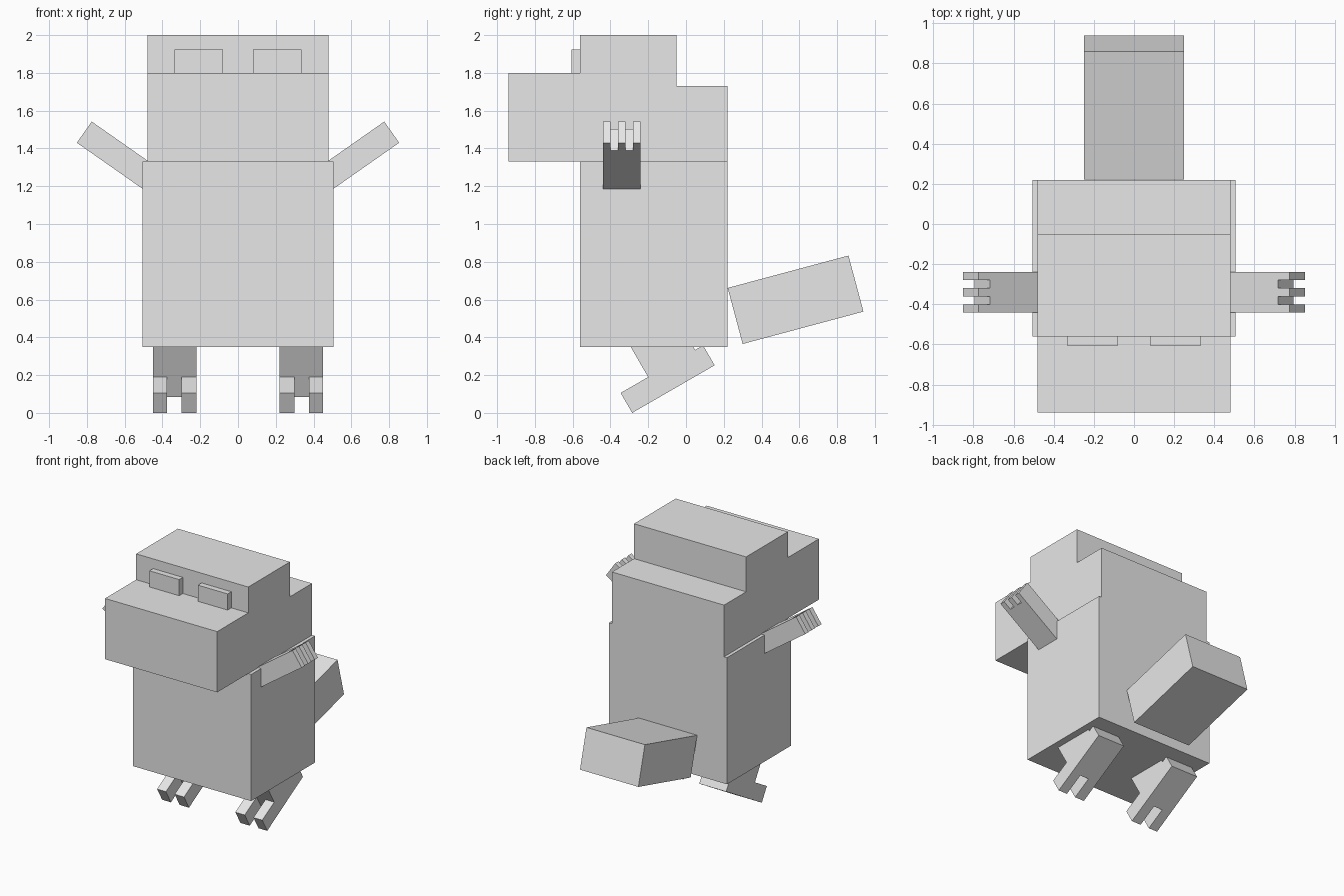
import bpy, bmesh
from math import radians
from mathutils import Matrix, Vector

cube = bpy.data.objects.get("Cube")
if cube:
    bpy.data.objects.remove(cube, do_unlink=True)

grey = bpy.data.materials.new("plain grey")
grey.use_nodes = True
grey.diffuse_color = (0.8, 0.8, 0.8, 1)
grey.node_tree.nodes["Principled BSDF"].inputs["Base Color"].default_value = grey.diffuse_color


def prism(name, outline, low, high, matrix=Matrix()):
    """Extrude a flat xy outline from z = low to z = high, then place it."""
    bm = bmesh.new()
    face = bm.faces.new([bm.verts.new((x, y, low)) for x, y in outline])
    grown = bmesh.ops.extrude_face_region(bm, geom=[face])
    top = [v for v in grown["geom"] if isinstance(v, bmesh.types.BMVert)]
    bmesh.ops.translate(bm, verts=top, vec=(0, 0, high - low))
    bm.transform(matrix)
    bmesh.ops.recalc_face_normals(bm, faces=bm.faces)
    mesh = bpy.data.meshes.new(name)
    bm.to_mesh(mesh)
    bm.free()
    mesh.materials.append(grey)
    obj = bpy.data.objects.new(name, mesh)
    bpy.context.collection.objects.link(obj)
    return obj


def rect(x0, x1, y0, y1):
    return [(x0, y0), (x1, y0), (x1, y1), (x0, y1)]


def frame(origin, angle, axis):
    return Matrix.Translation(Vector(origin)) @ Matrix.Rotation(radians(angle), 4, axis)


# Torso and stepped head with a long flat snout
prism("body", rect(-0.505, 0.505, -0.56, 0.22), 0.35, 1.33)
side_on = Matrix(((0, 0, 1, 0), (1, 0, 0, 0), (0, 1, 0, 0), (0, 0, 0, 1)))
head = [(-0.94, 1.33), (0.22, 1.33), (0.22, 1.73), (-0.05, 1.73),
        (-0.05, 2), (-0.56, 2), (-0.56, 1.8), (-0.94, 1.8)]
prism("head", head, -0.48, 0.48, side_on)

# Thick tilted tail
prism("tail", rect(-0.25, 0.25, 0, 0.662), 0, 0.307, frame((0, 0.3, 0.365), 15, "X"))

# Hand outline: a straight arm ending in three square fingers
step, reach = 0.04, 0.07
arm = [(-0.55, 0.2), (-0.55, 0)]
for i in range(5):
    x = 0 if i % 2 == 0 else -reach
    arm += [(x, i * step), (x, (i + 1) * step)]

# Foot outline: a sole with two long toes
notch = 0.168
foot = [(0.22, 0), (0.30, 0), (0.30, notch), (0.375, notch), (0.375, 0),
        (0.45, 0), (0.45, 0.504), (0.22, 0.504)]

for side, sign in (("left", 1), ("right", -1)):
    flip = Matrix.Diagonal((sign, 1, 1, 1))
    prism(side + "_eye", rect(0.08, 0.335, -0.605, -0.56), 1.8, 1.925, flip)
    prism(side + "_arm", arm, 0, 0.137, flip @ frame((0.853, -0.44, 1.43), -35, "Y"))
    tilt = flip @ frame((0, -0.285, 0), 30, "X")
    prism(side + "_foot", foot, 0, 0.122, tilt)
    prism(side + "_leg", rect(0.22, 0.45, notch, 0.455), 0.122, 0.45, tilt)
